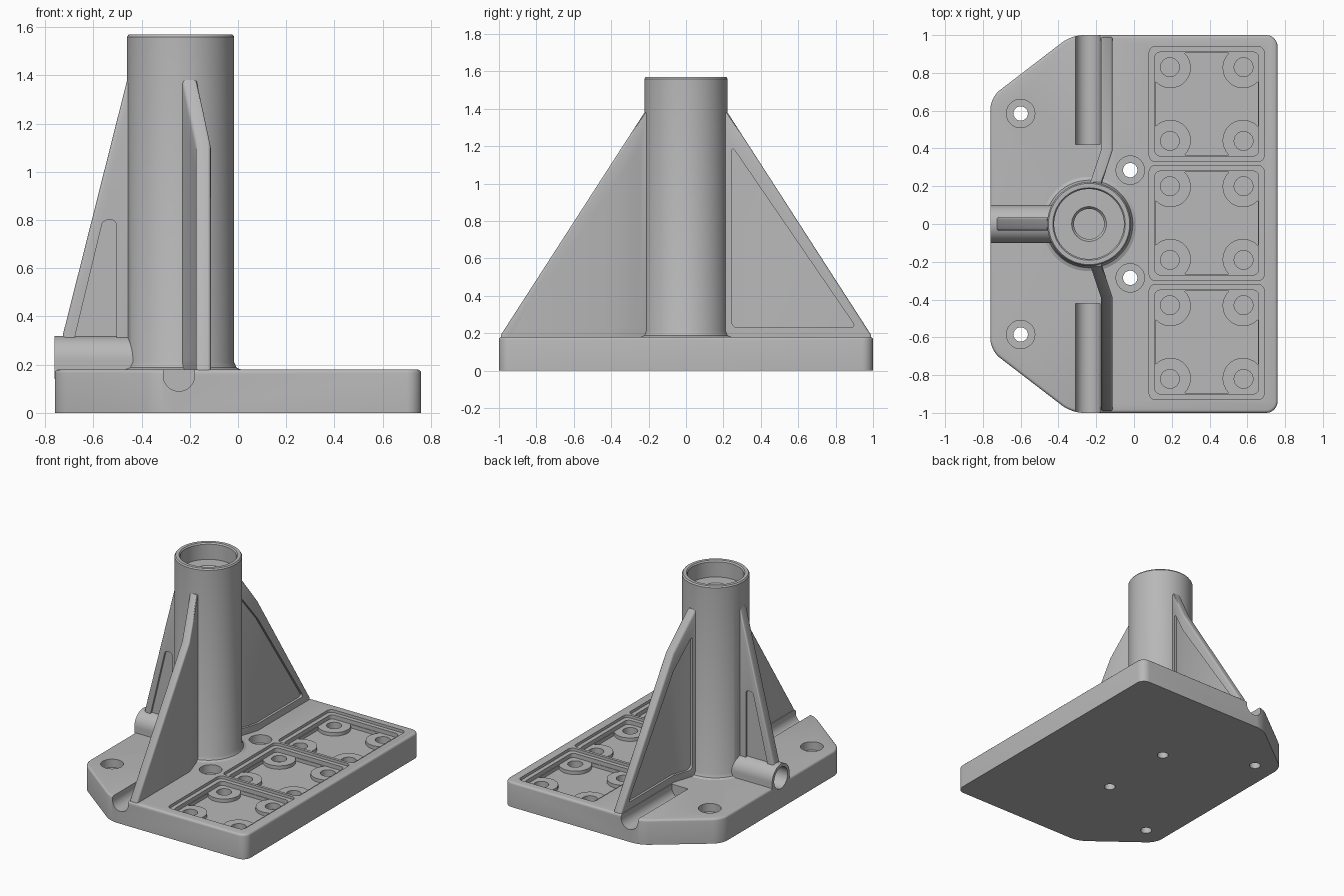
import bpy, bmesh, math
from mathutils import Vector

cube = bpy.data.objects.get("Cube")
if cube:
    bpy.data.objects.remove(cube, do_unlink=True)

grey = bpy.data.materials.new("cast grey")
grey.use_nodes = True
COLOR = (0.48, 0.48, 0.48, 1)
grey.diffuse_color = COLOR
shader = next(n for n in grey.node_tree.nodes if n.type == 'BSDF_PRINCIPLED')
shader.inputs["Base Color"].default_value = COLOR
parts = []


def finish(bm, name):
    bmesh.ops.recalc_face_normals(bm, faces=bm.faces)
    mesh = bpy.data.meshes.new(name)
    bm.to_mesh(mesh)
    bm.free()
    mesh.materials.append(grey)
    obj = bpy.data.objects.new(name, mesh)
    bpy.context.collection.objects.link(obj)
    return obj


def along(axis, a, b, h):
    return {'x': (h, a, b), 'y': (a, h, b), 'z': (a, b, h)}[axis]


def prism(name, pts, axis, lo, hi, corner=0, rim=0, bend=None):
    """Extrude a 2D outline; round its corners, then its end rims."""
    bm = bmesh.new()
    k = "xyz".index(axis)
    face = bm.faces.new([bm.verts.new(along(axis, a, b, lo)) for a, b in pts])
    out = bmesh.ops.extrude_face_region(bm, geom=[face])
    shift = Vector(along(axis, 0, 0, hi - lo))
    bmesh.ops.translate(bm, vec=shift, verts=[v for v in out["geom"] if isinstance(v, bmesh.types.BMVert)])
    if corner:
        sides = [e for e in bm.edges if abs(e.verts[0].co[k] - e.verts[1].co[k]) > 1e-4]
        bmesh.ops.bevel(bm, geom=sides, offset=corner, segments=6, profile=0.5, affect='EDGES')
    if rim:
        ends = (hi,) if axis == 'z' else (lo, hi)
        edges = [e for e in bm.edges
                 if any(all(abs(v.co[k] - end) < 1e-4 for v in e.verts) for end in ends)]
        bmesh.ops.bevel(bm, geom=edges, offset=rim, segments=3, profile=0.5, affect='EDGES')
    if bend:
        bend(bm)
    return finish(bm, name)


def circle(cx, cy, r, n=40, start=0, sweep=math.tau):
    steps = n if sweep == math.tau else n - 1
    return [(cx + r * math.cos(start + sweep * i / steps),
             cy + r * math.sin(start + sweep * i / steps)) for i in range(n)]


def square(cx, cy, r):
    return [(cx - r, cy - r), (cx + r, cy - r), (cx + r, cy + r), (cx - r, cy + r)]


def cut(targets, cutter):
    cutter.hide_render = True
    for obj in targets:
        mod = obj.modifiers.new("cut", 'BOOLEAN')
        mod.operation, mod.solver, mod.object = 'DIFFERENCE', 'EXACT', cutter
        bpy.context.view_layer.objects.active = obj
        bpy.ops.object.modifier_apply(modifier=mod.name)
    bpy.data.objects.remove(cutter, do_unlink=True)


# Base plate with two clipped corners
TOP = 0.18
base = prism("base_plate", [(-0.76, -0.67), (-0.33, -1), (0.76, -1), (0.76, 1), (-0.33, 1), (-0.76, 0.67)],
             'z', 0, TOP, corner=0.06, rim=0.015)
parts.append(base)

# Three stepped pockets with corner pads and blind holes
for cy in (-0.625, 0.005, 0.635):
    cx = 0.385
    cut([base], prism("pocket_lip", square(cx, cy, 0.305), 'z', 0.16, 0.3, corner=0.035))
    cut([base], prism("pocket", square(cx, cy, 0.275), 'z', 0.13, 0.3, corner=0.03))
    recess = []
    for q in range(4):
        for a, b in circle(0.195, 0.195, 0.11, 14, math.radians(-43.4), math.radians(-183.2)):
            for _ in range(q):
                a, b = -b, a
            recess.append((cx + a * 0.985, cy + b * 0.985))
    cut([base], prism("recess", recess, 'z', 0.105, 0.3))
    for sx in (-1, 1):
        for sy in (-1, 1):
            cut([base], prism("pad_hole", circle(cx + sx * 0.195, cy + sy * 0.195, 0.05, 24), 'z', 0.085, 0.3))

# Counterbored mounting holes and side channels
for s in (-1, 1):
    for x, y in ((-0.6, 0.585), (-0.02, 0.285)):
        cut([base], prism("counterbore", circle(x, s * y, 0.075), 'z', 0.12, 0.3))
        cut([base], prism("through_hole", circle(x, s * y, 0.038), 'z', -0.1, 0.3))
    channel = [(-0.18, 0.3)] + circle(-0.245, 0.155, 0.065, 20, 0, -math.pi) + [(-0.31, 0.3)]
    lo, hi = sorted((s * 0.42, s * 1.1))
    cut([base], prism("channel", channel, 'y', lo, hi))

# Upright tube with stepped bore and a fillet at its foot
profile = [(0, 0.1), (0.25, 0.1), (0.25, 0.18), (0.232, 0.188), (0.222, 0.21), (0.222, 1.56),
           (0.215, 1.57), (0.192, 1.57), (0.185, 1.56), (0.185, 1.45), (0.092, 1.45),
           (0.08, 1.435), (0.08, 0.5), (0, 0.5)]
bm = bmesh.new()
ring = [bm.verts.new((r - 0.238, 0, z)) for r, z in profile]
lines = [bm.edges.new(pair) for pair in zip(ring, ring[1:])]
bmesh.ops.spin(bm, geom=ring + lines, cent=(-0.238, 0, 0), axis=(0, 0, 1), angle=math.tau, steps=64)
bmesh.ops.remove_doubles(bm, verts=bm.verts, dist=1e-4)
tube = finish(bm, "upright_tube")
parts.append(tube)


# Two large side ribs, bent near the tube, with recessed panels
def rib_bend(side):
    def bend(bm):
        bmesh.ops.bisect_plane(bm, geom=bm.verts[:] + bm.edges[:] + bm.faces[:],
                               plane_co=(0, 0.39, 0), plane_no=(0, 1, 0))
        for v in bm.verts:
            v.co.x -= max(0, 0.39 - v.co.y) * 0.33
            v.co.y *= side
    return bend


for side, label in ((-1, "front"), (1, "back")):
    outline = [(0.15, 0.12), (0.99, 0.12), (0.99, 0.19), (0.222, 1.38), (0.15, 1.38)]
    rib = prism(label + "_rib", outline, 'x', -0.175, -0.113, rim=0.012, bend=rib_bend(side))
    panel = [(0.245, 0.23), (0.91, 0.23), (0.245, 1.2)]
    for lo, hi in ((-0.3, -0.158), (-0.13, 0)):
        cut([rib], prism("panel", panel, 'x', lo, hi, corner=0.03, bend=rib_bend(side)))
    parts.append(rib)

# Narrow end rib above the pipe boss
end_rib = prism("end_rib", [(-0.42, 0.2), (-0.73, 0.2), (-0.725, 0.33), (-0.46, 1.38), (-0.42, 1.38)],
                'y', -0.035, 0.035, rim=0.012)
for lo, hi in ((-0.1, -0.02), (0.02, 0.1)):
    cut([end_rib], prism("panel", [(-0.69, 0.26), (-0.505, 0.26), (-0.505, 0.8), (-0.56, 0.8)],
                         'y', lo, hi, corner=0.02))
parts.append(end_rib)

# Horizontal pipe boss with its bore
boss = prism("pipe_boss", circle(0, 0.22, 0.1, 28, 0, math.pi) + [(-0.1, 0.14), (0.1, 0.14)],
             'x', -0.761, -0.4)
parts.append(boss)
cut([base, tube, boss, end_rib], prism("boss_bore", circle(0, 0.22, 0.077), 'x', -0.9, -0.35))

# Smooth curved faces, keep edges crisp
bpy.ops.object.select_all(action='DESELECT')
for obj in parts:
    obj.select_set(True)
bpy.context.view_layer.objects.active = base
bpy.ops.object.shade_smooth_by_angle(angle=math.radians(32))
